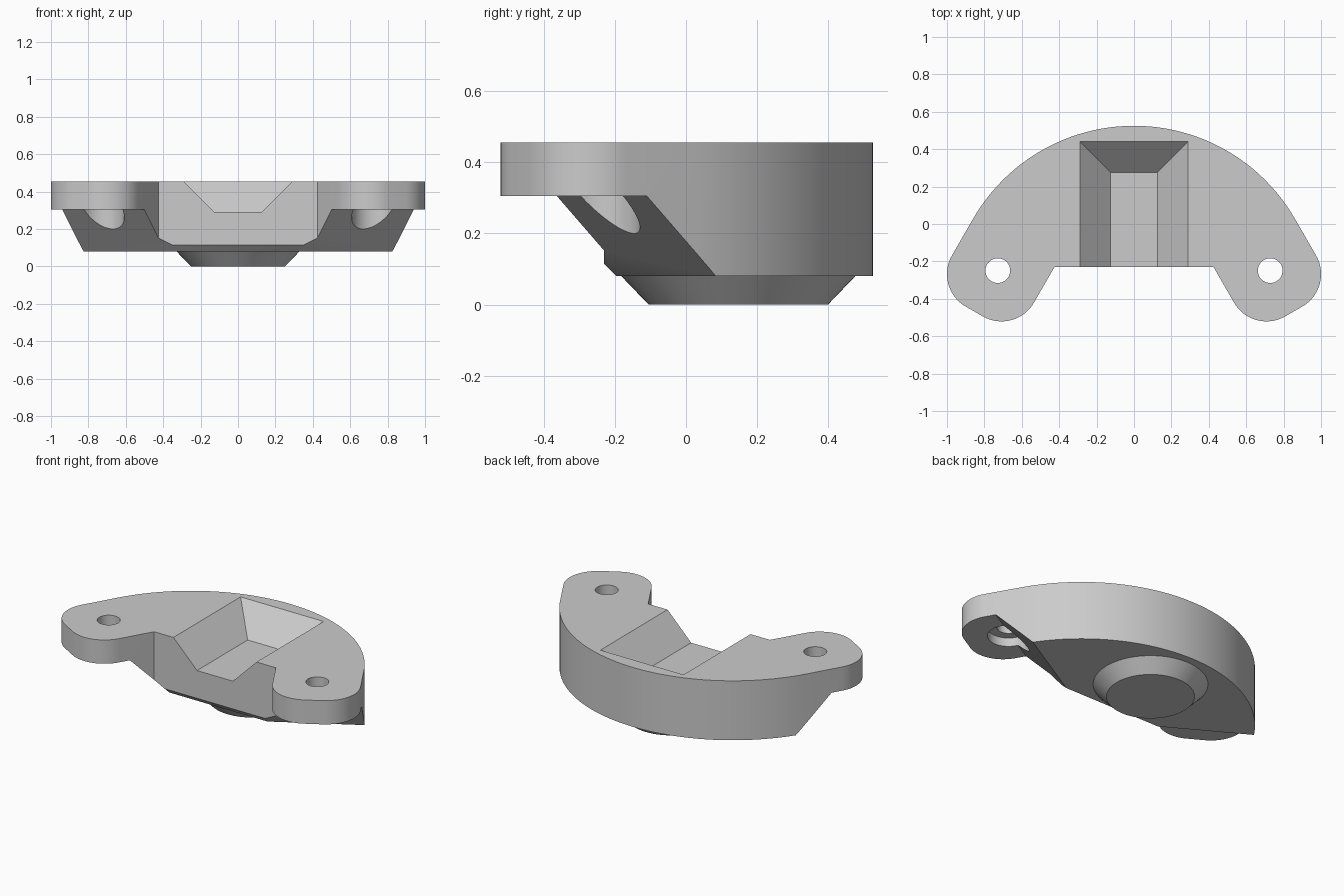
import bpy, bmesh
from math import sin, cos, pi, radians
from mathutils import Vector

cube = bpy.data.objects.get("Cube")
if cube:
    bpy.data.objects.remove(cube)

grey = bpy.data.materials.new("plain grey")
grey.use_nodes = True
colour = (0.6, 0.6, 0.6, 1)
grey.diffuse_color = colour
grey.node_tree.nodes["Principled BSDF"].inputs["Base Color"].default_value = colour

TOP, EAR_Z, BASE_Z, FRONT = 0.455, 0.305, 0.08, -0.23
# Directions of the right ear: along its length and outward across it
ALONG = Vector((0.5, cos(pi / 6), 0))
ACROSS = Vector((-cos(pi / 6), 0.5, 0))
UP = Vector((0, 0, 1))
OUTER, INNER, TIP, ROUND = 0.759, 0.253, -0.832, 0.2
HOLE = ALONG * -0.58 + ACROSS * (OUTER + INNER) / 2


def flip(v):
    return Vector((-v.x, v.y, v.z))


def finish(name, bm):
    bmesh.ops.recalc_face_normals(bm, faces=bm.faces)
    mesh = bpy.data.meshes.new(name)
    bm.to_mesh(mesh)
    bm.free()
    mesh.materials.append(grey)
    obj = bpy.data.objects.new(name, mesh)
    bpy.context.collection.objects.link(obj)
    return obj


def prism(name, points, depth):
    bm = bmesh.new()
    face = bm.faces.new([bm.verts.new(p) for p in points])
    ext = bmesh.ops.extrude_face_region(bm, geom=[face])
    moved = [g for g in ext["geom"] if isinstance(g, bmesh.types.BMVert)]
    bmesh.ops.translate(bm, verts=moved, vec=depth)
    if face.is_valid and not any(len(e.link_faces) == 2 for e in face.edges):
        bm.faces.remove(face)
    return finish(name, bm)


def cone(name, centre, z0, z1, r0, r1, segments=64):
    bm = bmesh.new()
    bmesh.ops.create_cone(bm, cap_ends=True, segments=segments, radius1=r0, radius2=r1, depth=z1 - z0)
    bmesh.ops.translate(bm, verts=bm.verts, vec=(centre.x, centre.y, (z0 + z1) / 2))
    return finish(name, bm)


def cut(obj, cutter):
    cutter.hide_render = True
    mod = obj.modifiers.new("cut", "BOOLEAN")
    mod.operation, mod.solver, mod.object = "DIFFERENCE", "EXACT", cutter
    bpy.context.view_layer.objects.active = obj
    bpy.ops.object.modifier_apply(modifier=mod.name)
    bpy.data.objects.remove(cutter)


def smooth(obj):
    bpy.ops.object.select_all(action="DESELECT")
    obj.select_set(True)
    bpy.context.view_layer.objects.active = obj
    bpy.ops.object.shade_smooth_by_angle(angle=radians(25))


# Half outline, from the inner corner round the ear and up the curved back
half = [Vector((-0.425, FRONT, 0))]
for across, start in ((INNER + ROUND, pi), (OUTER - ROUND, 1.5 * pi)):
    for i in range(17):
        a = start + i / 16 * pi / 2
        half.append(ACROSS * (across + ROUND * cos(a)) + ALONG * (TIP + ROUND + ROUND * sin(a)))
radius = 0.993
for i in range(24):
    a = radians(60) * (1 - i / 24)
    half.append(Vector((-radius * sin(a), 0.525 - radius + radius * cos(a), 0)))
outline = half + [Vector((0, 0.525, 0))] + [flip(p) for p in reversed(half)]
body = prism("bracket_body", [p + UP * BASE_Z for p in outline], UP * (TOP - BASE_Z))

# Sloped undercuts below the ears, screw holes and counterbores
section = [(-0.565, EAR_Z), (-0.24, -0.02), (-1.2, -0.02), (-1.2, EAR_Z)]
for side in (lambda v: v, flip):
    wedge = [side(ALONG * s + ACROSS * -0.3 + UP * z) for s, z in section]
    cut(body, prism("undercut", wedge, side(ACROSS * 1.5)))
    cut(body, cone("counterbore", side(HOLE), 0, 0.36, 0.12, 0.12, 48))
    cut(body, cone("screw_hole", side(HOLE), 0.2, 0.6, 0.066, 0.066, 48))

# Chamfer along the lower front edge
chamfer = [(-0.245, 0.13), (-0.095, -0.02), (-0.4, -0.02), (-0.4, 0.13)]
cut(body, prism("front_chamfer", [Vector((-0.6, y, z)) for y, z in chamfer], Vector((1.2, 0, 0))))

# Channel with sloping sides and back, open at the front
bm = bmesh.new()
rings = []
for z in (0.29, TOP + 0.05):
    grow = z - 0.29
    x, back = 0.125 + grow, 0.275 + grow
    rings.append([bm.verts.new((px, py, z)) for px, py in ((-x, -0.4), (x, -0.4), (x, back), (-x, back))])
low, high = rings
bm.faces.new(low)
bm.faces.new(high)
for i in range(4):
    j = (i + 1) % 4
    bm.faces.new((low[i], low[j], high[j], high[i]))
cut(body, finish("channel", bm))
smooth(body)

# Tapered round foot
foot = cone("round_foot", Vector((0, 0.147, 0)), 0, 0.1, 0.252, 0.348)
smooth(foot)
